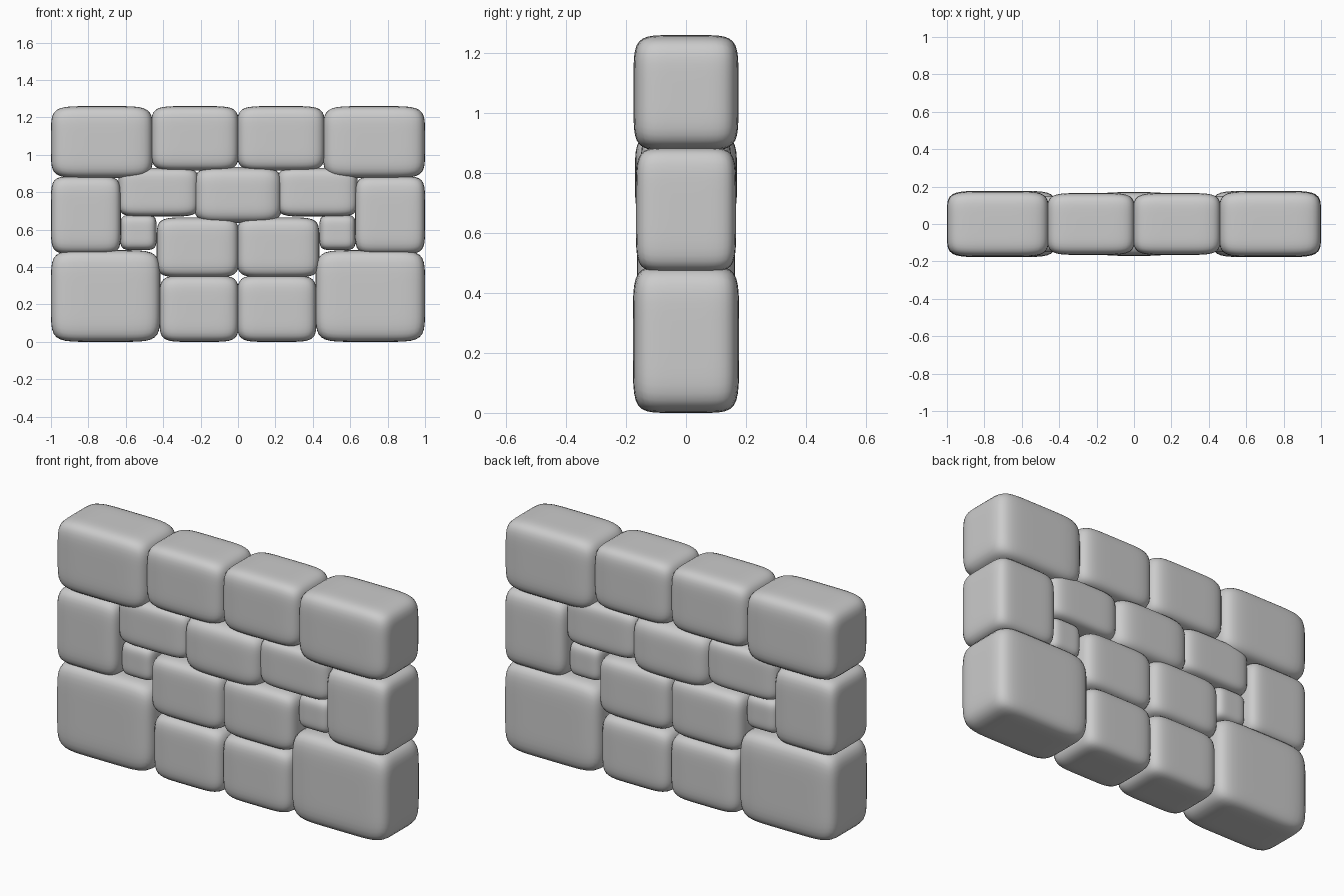
import bpy, bmesh
from mathutils import Vector

cube = bpy.data.objects.get("Cube")
if cube:
    bpy.data.objects.remove(cube, do_unlink=True)

stone_grey = bpy.data.materials.new("stone_grey")
stone_grey.use_nodes = True
grey = (0.6, 0.6, 0.6, 1)
stone_grey.diffuse_color = grey
bsdf = stone_grey.node_tree.nodes["Principled BSDF"]
bsdf.inputs["Base Color"].default_value = grey
bsdf.inputs["Roughness"].default_value = 0.8


def stone(name, x0, x1, z0, z1, depth, power):
    """Pillow-shaped block: a gridded cube rounded towards a superellipsoid."""
    bm = bmesh.new()
    bmesh.ops.create_cube(bm, size=2)
    bmesh.ops.subdivide_edges(bm, edges=bm.edges[:], cuts=15, use_grid_fill=True)
    half = Vector(((x1 - x0) / 2, depth, (z1 - z0) / 2))
    centre = Vector(((x0 + x1) / 2, 0, (z0 + z1) / 2))
    for v in bm.verts:
        length = sum(abs(c) ** power for c in v.co) ** (1 / power)
        v.co = centre + (v.co / length) * half
    for f in bm.faces:
        f.smooth = True
    mesh = bpy.data.meshes.new(name)
    bm.to_mesh(mesh)
    bm.free()
    mesh.materials.append(stone_grey)
    bpy.context.collection.objects.link(bpy.data.objects.new(name, mesh))


# Stones of one half: name, x range, z range, half depth, squareness
stones = [
    ("bottom_corner_stone", 0.415, 1.0, 0.0, 0.49, 0.177, 6.5),
    ("side_stone", 0.625, 1.0, 0.47, 0.885, 0.167, 6.5),
    ("top_corner_stone", 0.455, 1.0, 0.875, 1.26, 0.175, 6),
    ("top_stone", -0.005, 0.465, 0.915, 1.26, 0.165, 6),
    ("upper_stone", 0.21, 0.64, 0.67, 0.93, 0.15, 6),
    ("small_stone", 0.435, 0.63, 0.49, 0.68, 0.13, 5),
    ("middle_stone", -0.005, 0.435, 0.345, 0.665, 0.163, 6),
    ("bottom_stone", -0.005, 0.42, 0.0, 0.355, 0.165, 6),
]
for name, x0, x1, z0, z1, depth, power in stones:
    stone("left_" + name, x0, x1, z0, z1, depth, power)
    stone("right_" + name, -x1, -x0, z0, z1, depth, power)

# Single stone in the middle of the wall
stone("centre_stone", -0.235, 0.235, 0.635, 0.935, 0.17, 5)
